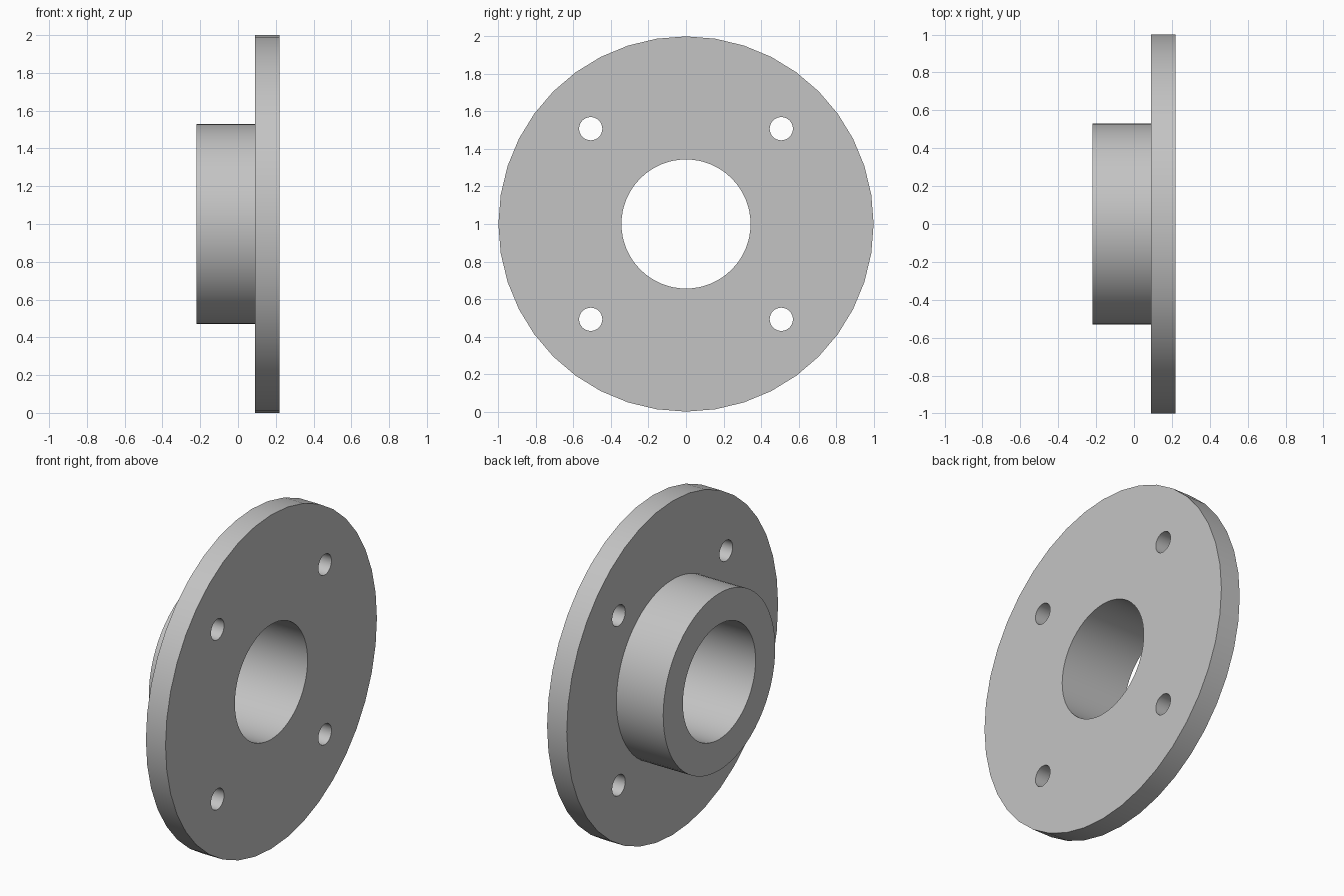
import bpy
import math

if "Cube" in bpy.data.objects:
    bpy.data.objects.remove(bpy.data.objects["Cube"], do_unlink=True)

steel = bpy.data.materials.new("light_grey_metal")
steel.use_nodes = True
GREY = (0.55, 0.55, 0.55, 1)
steel.diffuse_color = GREY
steel.node_tree.nodes["Principled BSDF"].inputs["Base Color"].default_value = GREY


def disc(name, radius, x0, x1, sides, y=0, z=1):
    """Cylinder lying along x, from x0 to x1, with a vertex at the top."""
    bpy.ops.mesh.primitive_cylinder_add(
        vertices=sides, radius=radius, depth=x1 - x0,
        location=((x0 + x1) / 2, y, z), rotation=(0, math.pi / 2, 0))
    ob = bpy.context.object
    ob.name = name
    ob.data.materials.append(steel)
    return ob


def combine(body, tool, operation):
    mod = body.modifiers.new(tool.name, 'BOOLEAN')
    mod.operation = operation
    mod.solver = 'EXACT'
    mod.object = tool
    bpy.context.view_layer.objects.active = body
    bpy.ops.object.modifier_apply(modifier=mod.name)
    bpy.data.objects.remove(tool, do_unlink=True)


# Round plate with the hub sleeve behind it
flange = disc("flange_with_hub", 1.0, 0.09, 0.22, 40)
combine(flange, disc("hub", 0.53, -0.22, 0.15, 64), 'UNION')

# Central bore and four bolt holes
combine(flange, disc("bore", 0.344, -0.5, 0.5, 64), 'DIFFERENCE')
for sy in (-1, 1):
    for sz in (-1, 1):
        hole = disc("bolt_hole", 0.062, -0.5, 0.5, 32, sy * 0.508, 1 + sz * 0.508)
        combine(flange, hole, 'DIFFERENCE')

# Smooth round walls, crisp rims
bpy.ops.object.select_all(action='DESELECT')
flange.select_set(True)
bpy.context.view_layer.objects.active = flange
bpy.ops.object.shade_smooth_by_angle(angle=math.radians(30))
